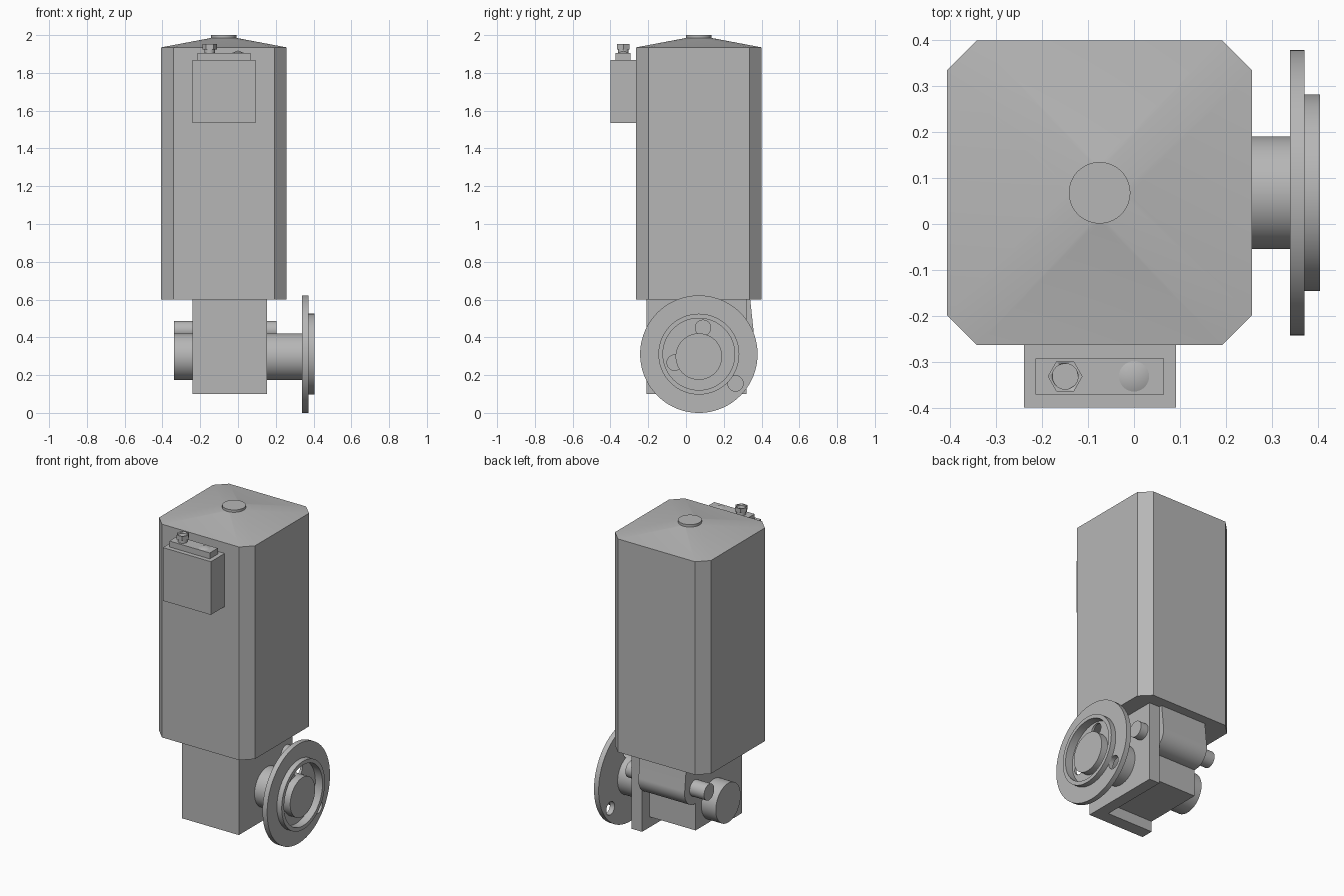
import bpy, bmesh
from math import sin, cos, pi, radians
from mathutils import Matrix, Vector

old = bpy.data.objects.get("Cube")
if old:
    bpy.data.objects.remove(old, do_unlink=True)

GREY = (0.47, 0.47, 0.47, 1)
grey = bpy.data.materials.new("plain grey")
grey.use_nodes = True
grey.diffuse_color = GREY
grey.node_tree.nodes["Principled BSDF"].inputs["Base Color"].default_value = GREY


def finish(name, bm):
    bmesh.ops.recalc_face_normals(bm, faces=bm.faces)
    mesh = bpy.data.meshes.new(name)
    bm.to_mesh(mesh)
    bm.free()
    mesh.materials.append(grey)
    ob = bpy.data.objects.new(name, mesh)
    bpy.context.collection.objects.link(ob)
    return ob


def select(ob):
    bpy.ops.object.select_all(action='DESELECT')
    ob.select_set(True)
    bpy.context.view_layer.objects.active = ob


def smooth(ob, angle=30):
    select(ob)
    bpy.ops.object.shade_smooth_by_angle(angle=radians(angle))
    return ob


def box(name, x, y, z):
    bm = bmesh.new()
    size = Vector((x[1] - x[0], y[1] - y[0], z[1] - z[0]))
    mid = Vector((sum(x), sum(y), sum(z))) / 2
    bmesh.ops.create_cube(bm, size=1, matrix=Matrix.LocRotScale(mid, None, size))
    return finish(name, bm)


def rod(name, axis, a, b, centre, r, top=None, sides=64):
    """Cylinder or cone from a to b along x or z."""
    bm = bmesh.new()
    mid = (a + b) / 2
    if axis == 'x':
        m = Matrix.Translation((mid, *centre)) @ Matrix.Rotation(pi / 2, 4, 'Y')
    else:
        m = Matrix.Translation((*centre, mid)) @ Matrix.Rotation(pi / 2, 4, 'Z')
    bmesh.ops.create_cone(bm, cap_ends=True, segments=sides, radius1=r,
                          radius2=r if top is None else top, depth=b - a, matrix=m)
    return smooth(finish(name, bm))


def prism(name, profile, x0, x1):
    """Extrude a (y, z) outline along x."""
    bm = bmesh.new()
    face = bm.faces.new([bm.verts.new((x0, y, z)) for y, z in profile])
    new = bmesh.ops.extrude_face_region(bm, geom=[face], use_keep_orig=True)["geom"]
    bmesh.ops.translate(bm, vec=(x1 - x0, 0, 0),
                        verts=[v for v in new if isinstance(v, bmesh.types.BMVert)])
    return smooth(finish(name, bm))


def cut(ob, cutter):
    select(ob)
    mod = ob.modifiers.new("cut", 'BOOLEAN')
    mod.operation = 'DIFFERENCE'
    mod.solver = 'EXACT'
    mod.object = cutter
    bpy.ops.object.modifier_apply(modifier=mod.name)
    bpy.data.objects.remove(cutter, do_unlink=True)


# Tall housing with chamfered corners and a shallow roof that blends to a circle
CX, CY, HALF, CH = -0.075, 0.068, 0.332, 0.065
bm = bmesh.new()
for z in (0.6, 1.935):
    for sx in (-1, 1):
        for sy in (-1, 1):
            bm.verts.new((CX + sx * HALF, CY + sy * (HALF - CH), z))
            bm.verts.new((CX + sx * (HALF - CH), CY + sy * HALF, z))
for i in range(48):
    t = i * pi / 24
    bm.verts.new((CX + 0.067 * cos(t), CY + 0.067 * sin(t), 1.985))
bmesh.ops.convex_hull(bm, input=bm.verts)
smooth(finish("motor_housing", bm), 9)
rod("roof_cap", 'z', 1.98, 2.0, (CX, CY), 0.067)

# Terminal box on the front
FY = -0.332
box("terminal_box", (-0.24, 0.092), (-0.4, -0.26), (1.535, 1.868))
box("terminal_lid", (-0.215, 0.065), (-0.372, -0.293), (1.868, 1.905))
rod("gland_neck", 'z', 1.905, 1.942, (-0.15, FY), 0.028, sides=32)
gland = rod("gland_nut", 'z', 1.925, 1.952, (-0.15, FY), 0.038, sides=6)
cut(gland, rod("nut_hole", 'z', 1.94, 2.0, (-0.15, FY), 0.028, sides=32))
rod("lid_cone", 'z', 1.905, 1.918, (0, FY), 0.033, top=0, sides=32)

# Gearbox: block, L-shaped mounting plates and a rounded worm housing
box("gearbox_block", (-0.24, 0.1), (-0.15, 0.248), (0.167, 0.6))
box("front_plate", (-0.24, 0.153), (-0.21, -0.13), (0.1, 0.6))
box("side_plate", (0.08, 0.153), (-0.21, 0.32), (0.1, 0.6))
WY, WZ, WR = 0.257, 0.437, 0.1
arc = [(WY + WR * cos(t), WZ + WR * sin(t))
       for t in (radians(-90 + 4 * i) for i in range(26))]
prism("worm_housing", [(0, 0.6), (0, WZ - WR)] + arc + [(0.34, 0.6)], -0.24, 0.08)
rod("worm_shaft", 'x', -0.34, 0.205, (WY, WZ), 0.05)

# Output shaft and flange with a recessed face
SHAFT, FLANGE = (0.068, 0.298), (0.068, 0.311)
rod("output_hub", 'x', -0.34, 0.35, SHAFT, 0.123)
flange = rod("flange_disc", 'x', 0.34, 0.372, FLANGE, 0.311, sides=96)
cut(flange, rod("recess", 'x', 0.355, 0.5, FLANGE, 0.19, sides=96))
ring = rod("flange_ring", 'x', 0.372, 0.405, FLANGE, 0.214, sides=96)
cut(ring, rod("ring_bore", 'x', 0.3, 0.5, FLANGE, 0.19, sides=96))
for y, z in ((0.09, 0.45), (-0.06, 0.266), (0.262, 0.156)):
    cut(flange, rod("bolt_hole", 'x', 0.3, 0.5, (y, z), 0.041, sides=32))
rod("output_shaft_end", 'x', 0.345, 0.4, SHAFT, 0.123)
for part in (flange, ring):
    smooth(part)
